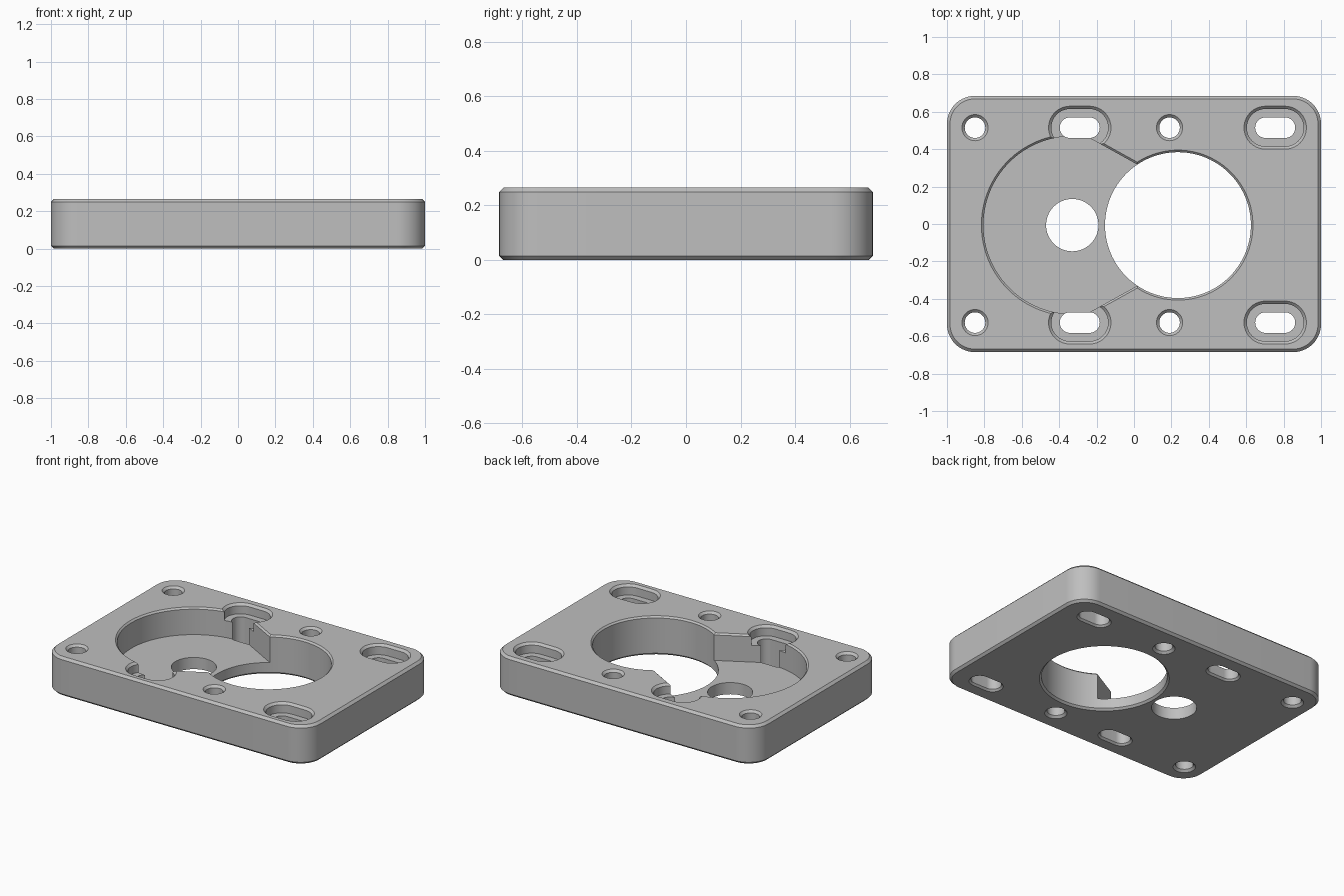
import bpy, bmesh, math

if "Cube" in bpy.data.objects:
    bpy.data.objects.remove(bpy.data.objects["Cube"])

H = 0.265        # plate thickness
CY = -0.006      # centre line of the cut features
FLOOR = 0.08     # pocket floor height
OVER = 0.02      # how far cutters pass the surfaces

grey = bpy.data.materials.new("grey")
grey.diffuse_color = (0.52, 0.52, 0.52, 1)
grey.use_nodes = True
grey.node_tree.nodes["Principled BSDF"].inputs["Base Color"].default_value = grey.diffuse_color


def arc(cx, cy, r, a0, a1, n):
    return [(cx + r * math.cos(math.radians(a0 + (a1 - a0) * i / n)),
             cy + r * math.sin(math.radians(a0 + (a1 - a0) * i / n))) for i in range(n + 1)]


def circle(cx, cy, r, n=96):
    return lambda g: arc(cx, cy, r + g, 0, 360, n)[:-1]


def slot(cx, cy, half, r):
    d = half - r
    return lambda g: (arc(cx + d, cy, r + g, -90, 90, 20) +
                      arc(cx - d, cy, r + g, 90, 270, 20))


def rounded_rect(hx, hy, r):
    def outline(g):
        pts = []
        for k, (sx, sy) in enumerate([(1, 1), (-1, 1), (-1, -1), (1, -1)]):
            pts += arc(sx * (hx - r), sy * (hy - r), r + g, 90 * k, 90 * k + 90, 16)
        return pts
    return outline


def pocket(cx, cy, r, chord, tilt):
    """Large arc closed by two straight walls that run into the through bore."""
    def outline(g):
        start = tilt + math.degrees(math.acos((chord + g) / (r + g)))
        c, s = math.cos(math.radians(tilt)), math.sin(math.radians(tilt))
        ex, ey = c * (chord + g) + s * 0.24, s * (chord + g) - c * 0.24
        return (arc(cx, cy, r + g, start, 360 - start, 72) +
                [(cx + ex, cy - ey), (cx + ex, cy + ey)])
    return outline


def loft(name, outline, levels):
    """Solid through (z, grow) levels of one outline."""
    bm = bmesh.new()
    rings = [[bm.verts.new((x, y, z)) for x, y in outline(g)] for z, g in levels]
    n = len(rings[0])
    for a, b in zip(rings, rings[1:]):
        for i in range(n):
            j = (i + 1) % n
            bm.faces.new((a[i], a[j], b[j], b[i]))
    bm.faces.new(rings[0][::-1])
    bm.faces.new(rings[-1])
    bmesh.ops.recalc_face_normals(bm, faces=bm.faces)
    mesh = bpy.data.meshes.new(name)
    bm.to_mesh(mesh)
    bm.free()
    ob = bpy.data.objects.new(name, mesh)
    bpy.context.collection.objects.link(ob)
    return ob


def bottom(c):
    return [(-OVER, c + OVER), (c, 0)]


def top(c):
    return [(H - c, 0), (H + OVER, c + OVER)]


# chamfered plate body
plate = loft("mounting_plate", rounded_rect(1.0, 0.685, 0.15),
             [(0, -0.015), (0.015, 0), (H - 0.016, 0), (H, -0.016)])
plate.data.materials.append(grey)

# pocket, large bore and small bore
cutters = [
    loft("pocket_cutter", pocket(-0.33, CY, 0.475, 0.452, 61), [(FLOOR, 0)] + top(0.011)),
    loft("bore_cutter", circle(0.235, CY, 0.39), bottom(0.013) + top(0.011)),
    loft("shaft_hole_cutter", circle(-0.33, CY, 0.14, 64), [(-OVER, 0), (FLOOR + 0.05, 0)]),
]
# screw holes and recessed slots along both long edges
for side in (-1, 1):
    y = CY + side * 0.521
    for x in (-0.85, 0.19):
        cutters.append(loft("screw_hole_cutter", circle(x, y, 0.055, 40),
                            bottom(0.015) + top(0.015)))
    for x in (-0.29, 0.755):
        cutters.append(loft("slot_cutter", slot(x, y, 0.107, 0.055),
                            bottom(0.012) + [(H + OVER, 0)]))
        cutters.append(loft("slot_recess_cutter", slot(x, y, 0.152, 0.10),
                            [(H - 0.07, 0)] + top(0.015)))

bpy.context.view_layer.objects.active = plate
for cutter in cutters:
    cutter.hide_render = True
    mod = plate.modifiers.new("cut", 'BOOLEAN')
    mod.operation = 'DIFFERENCE'
    mod.solver = 'EXACT'
    mod.object = cutter
    bpy.ops.object.modifier_apply(modifier=mod.name)
    bpy.data.objects.remove(cutter, do_unlink=True)

# smooth round walls, crisp edges
bpy.ops.object.select_all(action='DESELECT')
plate.select_set(True)
bpy.ops.object.shade_smooth_by_angle(angle=math.radians(25))
